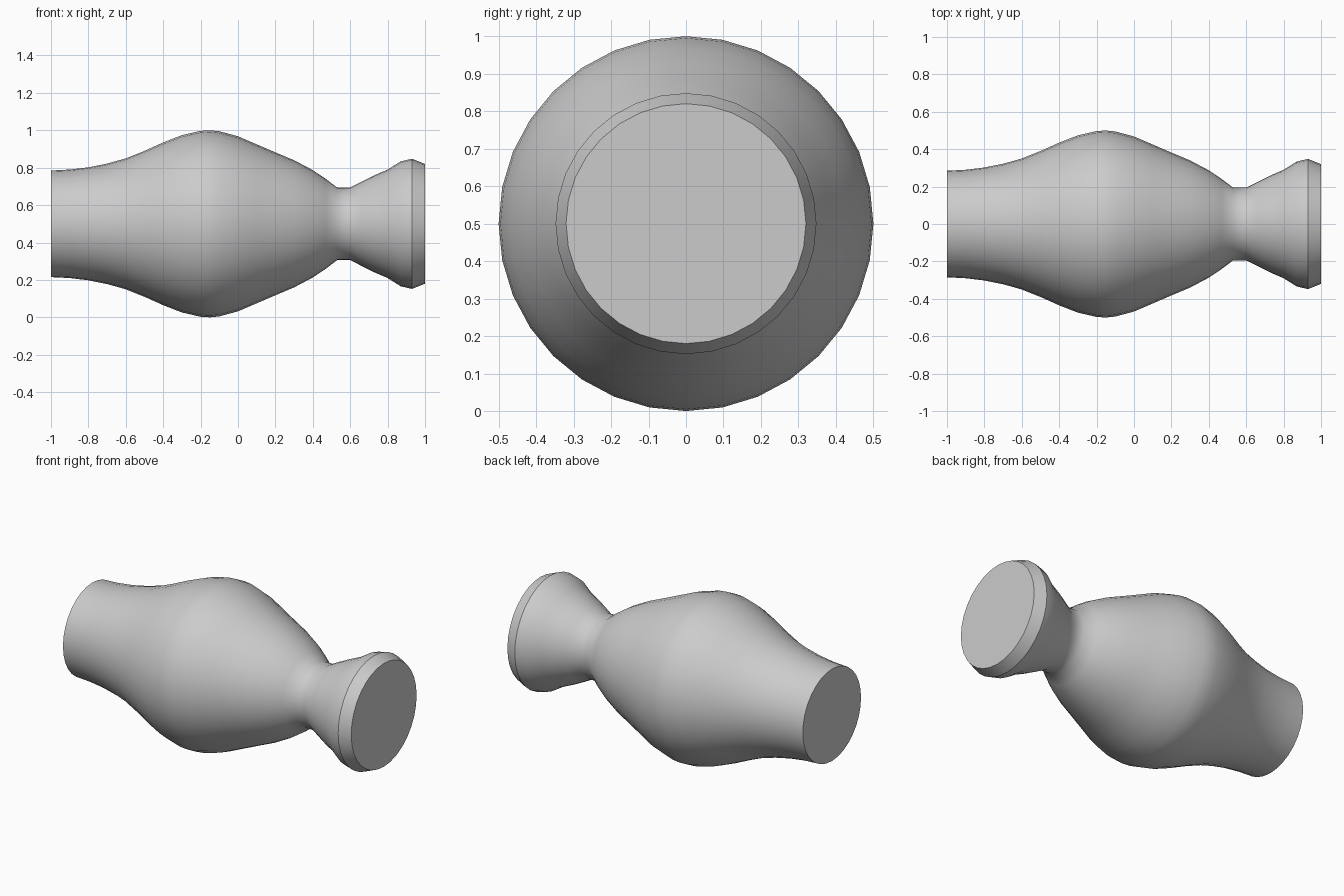
import bpy, bmesh, math
from mathutils import Vector, Matrix

cube = bpy.data.objects.get("Cube")
if cube:
    bpy.data.objects.remove(cube, do_unlink=True)

SIDES = 32
AXIS_HEIGHT = 0.5

# Half outline along the lying axis: (x, radius), from the mouth to the foot
PROFILE = [
    (-1, .285), (-.9, .29), (-.8, .302), (-.7, .322), (-.6, .35), (-.5, .39),
    (-.4, .435), (-.3, .474), (-.2, .497), (-.15, .5), (-.1, .495), (0, .468),
    (.1, .425), (.2, .382), (.3, .34), (.4, .287), (.47, .24), (.53, .194),
    (.6, .194), (.66, .225), (.73, .26), (.8, .29), (.87, .334), (.93, .348),
    (1, .32),
]
SHARP_RINGS = (-1, .93, 1)

# Plain grey material
grey = bpy.data.materials.new("light_grey")
grey.use_nodes = True
colour = (.6, .6, .6, 1)
grey.diffuse_color = colour
grey.node_tree.nodes["Principled BSDF"].inputs["Base Color"].default_value = colour

# Turned body: one ring of vertices per profile point
bm = bmesh.new()
rings = []
for x, radius in PROFILE:
    ring = []
    for i in range(SIDES):
        a = math.tau * i / SIDES
        ring.append(bm.verts.new((x, radius * math.cos(a), radius * math.sin(a))))
    rings.append(ring)
for low, high in zip(rings, rings[1:]):
    for i in range(SIDES):
        j = (i + 1) % SIDES
        bm.faces.new((low[i], low[j], high[j], high[i])).smooth = True

# Flat closed ends
bm.faces.new(rings[0])
bm.faces.new(rings[-1])
bmesh.ops.recalc_face_normals(bm, faces=bm.faces)

# Crisp edges at the mouth and the foot rim
for edge in bm.edges:
    a, b = (v.co.x for v in edge.verts)
    if abs(a - b) < 1e-4 and any(abs(a - s) < 1e-4 for s in SHARP_RINGS):
        edge.smooth = False

mesh = bpy.data.meshes.new("vase_body")
bm.to_mesh(mesh)
bm.free()
mesh.materials.append(grey)
vase = bpy.data.objects.new("vase_body", mesh)
vase.location.z = AXIS_HEIGHT
bpy.context.collection.objects.link(vase)
